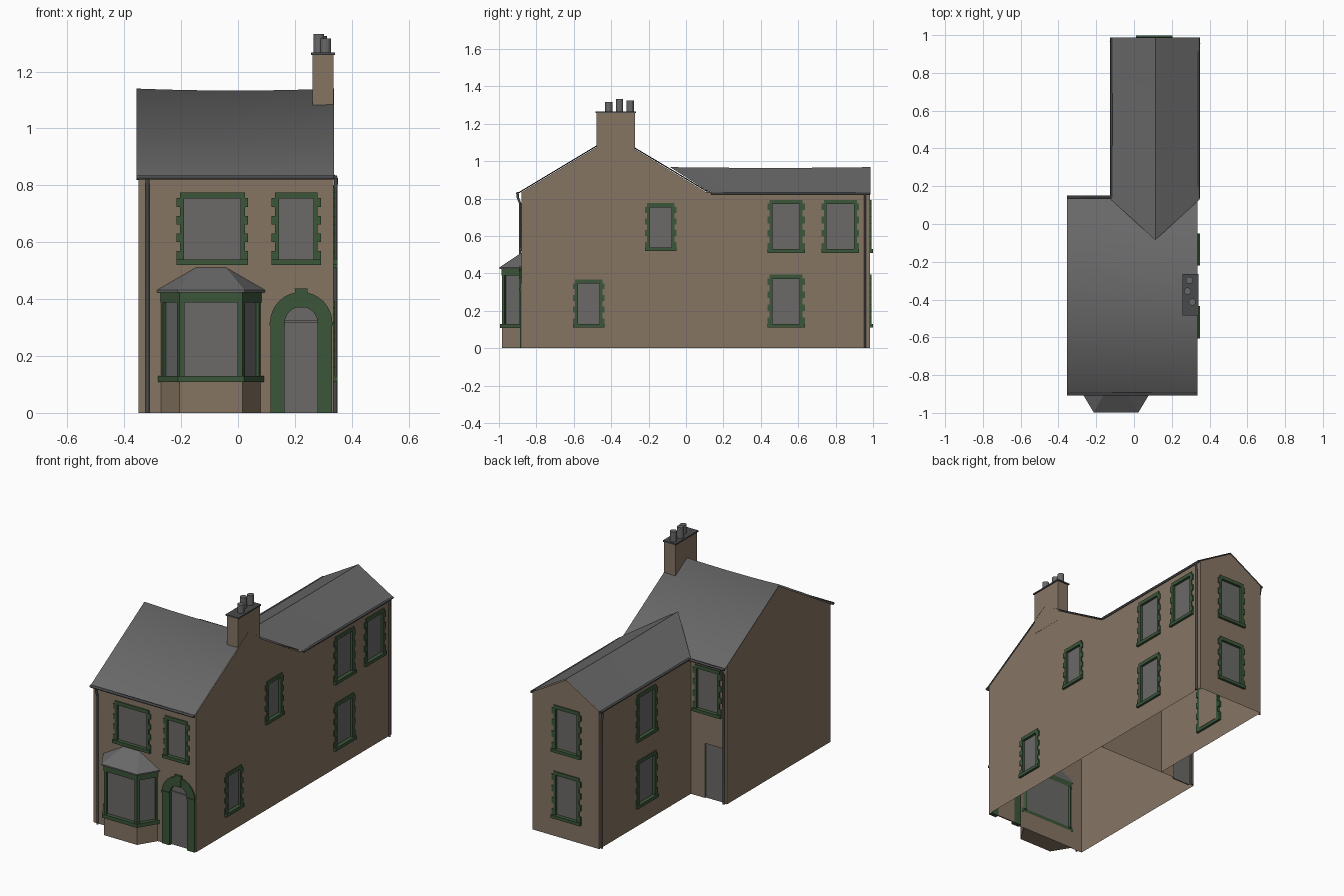
import bpy, bmesh, math
from mathutils import Vector as V

if "Cube" in bpy.data.objects:
    bpy.data.objects.remove(bpy.data.objects["Cube"])

X, Y, Z = V((1, 0, 0)), V((0, 1, 0)), V((0, 0, 1))


def mat(name, col):
    m = bpy.data.materials.new(name)
    m.diffuse_color = (*col, 1)
    m.use_nodes = True
    m.node_tree.nodes["Principled BSDF"].inputs["Base Color"].default_value = m.diffuse_color
    return m


WALL = mat("tan stone", (0.24, 0.178, 0.124))
TRIM = mat("green trim", (0.045, 0.092, 0.042))
ROOF = mat("slate grey", (0.14, 0.14, 0.14))
GLASS = mat("glass grey", (0.145, 0.143, 0.14))
PIPE = mat("dark gutter grey", (0.065, 0.067, 0.072))


def finish(name, bm, material, recalc=True):
    if recalc:
        bmesh.ops.recalc_face_normals(bm, faces=bm.faces[:])
    me = bpy.data.meshes.new(name)
    bm.to_mesh(me)
    bm.free()
    ob = bpy.data.objects.new(name, me)
    bpy.context.collection.objects.link(ob)
    me.materials.append(material)
    return ob


def prism(bm, F, pts, n0, n1):
    """Extrude a polygon given in frame F = (origin, u, v, normal)."""
    o, u, v, n = F
    lo = [bm.verts.new(o + u * a + v * b + n * n0) for a, b in pts]
    hi = [bm.verts.new(o + u * a + v * b + n * n1) for a, b in pts]
    bm.faces.new(lo)
    bm.faces.new(hi[::-1])
    for i in range(len(pts)):
        j = (i + 1) % len(pts)
        bm.faces.new((lo[i], hi[i], hi[j], lo[j]))


def box(bm, F, u0, u1, v0, v1, n0, n1):
    prism(bm, F, [(u0, v0), (u1, v0), (u1, v1), (u0, v1)], n0, n1)


# Wall frames
FRONT = (V((0, -.88, 0)), X, Z, -Y)
RIGHT = (V((.335, 0, 0)), Y, Z, X)
REAR = (V((0, .985, 0)), X, Z, Y)
WING_LEFT = (V((-.11, 0, 0)), Y, Z, -X)
YARD = (V((0, .11, 0)), X, Z, Y)
PLAN = (V((0, 0, 0)), X, Y, Z)

cut = bmesh.new()


# Windows with toothed stone surrounds
def window(name, F, u0, u1, z0, z1):
    a, b, c, d = u0 + .025, u1 - .025, z0 + .018, z1 - .02
    box(cut, F, a, b, c, d, -.016, .03)
    fr = bmesh.new()
    box(fr, F, u0, u1, z0, c + .001, -.014, .014)
    box(fr, F, u0 + .012, u1 - .012, d - .002, z1, -.014, .006)
    step = (d - c) / 7
    for i in range(7):
        e = 0 if i % 2 == 0 else .012
        za, zb = c + i * step, c + (i + 1) * step
        box(fr, F, u0 + e, a + .002, za, zb, -.014, .006)
        box(fr, F, b - .002, u1 - e, za, zb, -.014, .006)
    finish(name + "_surround", fr, TRIM)
    gl = bmesh.new()
    box(gl, F, a, b, c, d, -.0155, -.009)
    finish(name + "_glass", gl, GLASS)


window("front_wide_window", FRONT, -.216, .036, .52, .775)
window("front_narrow_window", FRONT, .118, .292, .52, .775)
window("side_upper_window", RIGHT, -.22, -.05, .52, .775)
window("side_lower_window", RIGHT, -.605, -.435, .11, .367)
window("wing_side_end_window", RIGHT, .725, .925, .51, .793)
window("yard_window", YARD, -.315, -.125, .51, .793)
for level, z in (("lower", .11), ("upper", .51)):
    window(f"wing_right_{level}_window", RIGHT, .435, .635, z, z + .283)
    window(f"wing_left_{level}_window", WING_LEFT, .435, .635, z, z + .283)
    window(f"rear_{level}_window", REAR, .01, .205, z, z + .283)

# Arched front door
DX, DZ = .222, .315


def arc(r, n=16):
    return [(DX + r * math.cos(math.pi * i / n), DZ + r * math.sin(math.pi * i / n))
            for i in range(n + 1)]


prism(cut, FRONT, [(DX - .06, -.02), (DX + .06, -.02)] + arc(.06), -.02, .03)
bm = bmesh.new()
prism(bm, FRONT, [(DX - .06, 0), (DX + .06, 0)] + arc(.06), -.0195, -.012)
box(bm, FRONT, DX - .06, DX + .06, .316, .324, -.012, -.006)
finish("front_door", bm, GLASS)
bm = bmesh.new()
prism(bm, FRONT, arc(.11) + arc(.058)[::-1], -.018, .008)
for s in (-1, 1):
    a, b = sorted((DX + s * .058, DX + s * .108))
    box(bm, FRONT, a, b, 0, DZ, -.018, .007)
    a, b = sorted((DX + s * .057, DX + s * .112))
    box(bm, FRONT, a, b, .308, .32, -.018, .012)
prism(bm, FRONT, [(DX - .016, .37), (DX + .016, .37), (DX + .023, .438), (DX - .023, .438)], -.01, .013)
finish("door_surround", bm, TRIM)

# Plain back door
box(cut, YARD, -.325, -.205, -.02, .33, -.015, .03)
bm = bmesh.new()
box(bm, YARD, -.325, -.205, 0, .33, -.0145, -.008)
finish("back_door", bm, GLASS)

# Walls: gabled prisms with openings cut, left open underneath
cutter = finish("opening_cutter", cut, WALL)
cutter.hide_render = True


def walls(name, F, pts, length, drop):
    bm = bmesh.new()
    prism(bm, F, pts, 0, length)
    ob = finish(name, bm, WALL)
    md = ob.modifiers.new("openings", 'BOOLEAN')
    md.operation, md.solver, md.object = 'DIFFERENCE', 'EXACT', cutter
    dg = bpy.context.evaluated_depsgraph_get()
    me = bpy.data.meshes.new_from_object(ob.evaluated_get(dg))
    ob.modifiers.clear()
    bm = bmesh.new()
    bm.from_mesh(me)
    gone = [f for f in bm.faces if drop(f)]
    bmesh.ops.delete(bm, geom=gone, context='FACES')
    bm.to_mesh(me)
    bm.free()
    ob.data = me


def is_floor(f):
    return all(v.co.z < .001 for v in f.verts)


walls("main_walls", (V((-.35, 0, 0)), Y, Z, X),
      [(-.88, 0), (.11, 0), (.11, .833), (-.385, 1.13), (-.88, .833)], .685, is_floor)
walls("wing_walls", (V((0, .11, 0)), X, Z, Y),
      [(-.11, 0), (.335, 0), (.335, .832), (.1125, .961), (-.11, .832)], .875,
      lambda f: is_floor(f) or all(v.co.y < .111 for v in f.verts))
bpy.data.objects.remove(cutter)


# Roofs: thin slopes with a slight sag; rails are (start, end) lines
def roof(name, rails, sag, smooth, n=8):
    bm = bmesh.new()
    rows = []
    for a, b in rails:
        rows.append([bm.verts.new(V(a).lerp(V(b), i / n) - Z * sag * (1 - (2 * i / n - 1) ** 2))
                     for i in range(n + 1)])
    for r, q in zip(rows, rows[1:]):
        for i in range(n):
            f = bm.faces.new((r[i], r[i + 1], q[i + 1], q[i]))
            f.normal_update()
            if f.normal.z < 0:
                f.normal_flip()
            f.smooth = smooth
    finish(name, bm, ROOF, False)


roof("main_roof", [((-.356, y, z), (.337, y, z)) for y, z in
                   ((-.9, .831), (-.385, 1.14), (.135, .829))], .007, True)
roof("wing_roof", [((.1125 + dx, y0, z), (.1125 + dx, .987, z)) for dx, y0, z in
                   ((-.235, .13, .832), (0, -.085, .968), (.235, .13, .832))], .004, False)

# Chimney stack, cap and pots
bm = bmesh.new()
box(bm, PLAN, .262, .336, -.478, -.272, 1.0, 1.258)
finish("chimney_stack", bm, WALL)
bm = bmesh.new()
box(bm, PLAN, .256, .341, -.484, -.266, 1.258, 1.266)
finish("chimney_cap", bm, PIPE)
bm = bmesh.new()
for x, y, top in ((.293, -.298, 1.325), (.284, -.355, 1.332), (.308, -.413, 1.316)):
    prism(bm, PLAN, [(x + .019 * math.cos(k * math.pi / 6), y + .019 * math.sin(k * math.pi / 6))
                     for k in range(12)], 1.26, top)
finish("chimney_pots", bm, ROOF)


# Bay window
def bay(e):
    w, f = .178 + 1.1 * e, .11 + .6 * e
    return [(-.095 - w, -.875), (-.095 - f, -.985 - e), (-.095 + f, -.985 - e), (-.095 + w, -.875)]


for name, e, z0, z1, m in (("bay_base", 0, 0, .11, WALL), ("bay_sill", .01, .108, .13, TRIM),
                           ("bay_glass", -.014, .125, .395, GLASS), ("bay_lintel", .002, .388, .428, TRIM)):
    bm = bmesh.new()
    prism(bm, PLAN, bay(e), z0, z1)
    finish(name, bm, m)
bm = bmesh.new()
P = [V((x, y, 0)) for x, y in bay(0)]
for a, b in zip(P, P[1:]):
    u = (b - a).normalized()
    L = (b - a).length
    F = (a, u, Z, u.cross(Z))
    for s in (0, L - .017):
        box(bm, F, s, s + .017, .125, .392, -.02, 0)
finish("bay_posts", bm, TRIM)
bm = bmesh.new()
for x, y in bay(.013):
    for z in (.424, .432):
        bm.verts.new((x, y, z))
for x in (-.147, -.043):
    bm.verts.new((x, -.878, .512))
bmesh.ops.convex_hull(bm, input=bm.verts[:])
finish("bay_roof", bm, ROOF)


# Gutters and downpipes
def pipe(name, pts, r):
    cu = bpy.data.curves.new(name, 'CURVE')
    cu.dimensions = '3D'
    cu.bevel_depth, cu.bevel_resolution, cu.use_fill_caps = r, 1, True
    sp = cu.splines.new('POLY')
    sp.points.add(len(pts) - 1)
    for p, c in zip(sp.points, pts):
        p.co = (*c, 1)
    tmp = bpy.data.objects.new(name, cu)
    bpy.context.collection.objects.link(tmp)
    dg = bpy.context.evaluated_depsgraph_get()
    me = bpy.data.meshes.new_from_object(tmp.evaluated_get(dg))
    bpy.data.objects.remove(tmp)
    me.materials.clear()
    me.materials.append(PIPE)
    bpy.context.collection.objects.link(bpy.data.objects.new(name, me))


pipe("front_gutter", [(-.356, -.901, .828), (.337, -.901, .828)], .008)
pipe("yard_gutter", [(-.356, .143, .826), (-.12, .143, .826)], .008)
pipe("wing_right_gutter", [(.343, .135, .829), (.343, .987, .829)], .007)
pipe("wing_left_gutter", [(-.12, .14, .829), (-.12, .987, .829)], .007)
for name, F, u, out in (("front", FRONT, -.318, .02), ("yard", YARD, -.335, .032),
                        ("wing_right", RIGHT, .957, .009), ("wing_left", WING_LEFT, .968, .012)):
    o, ux, v, n = F
    pipe(name + "_downpipe", [o + ux * u + v * z + n * d for d, z in
                              ((out, .825), (out, .808), (.007, .775), (.007, 0))], .007)
